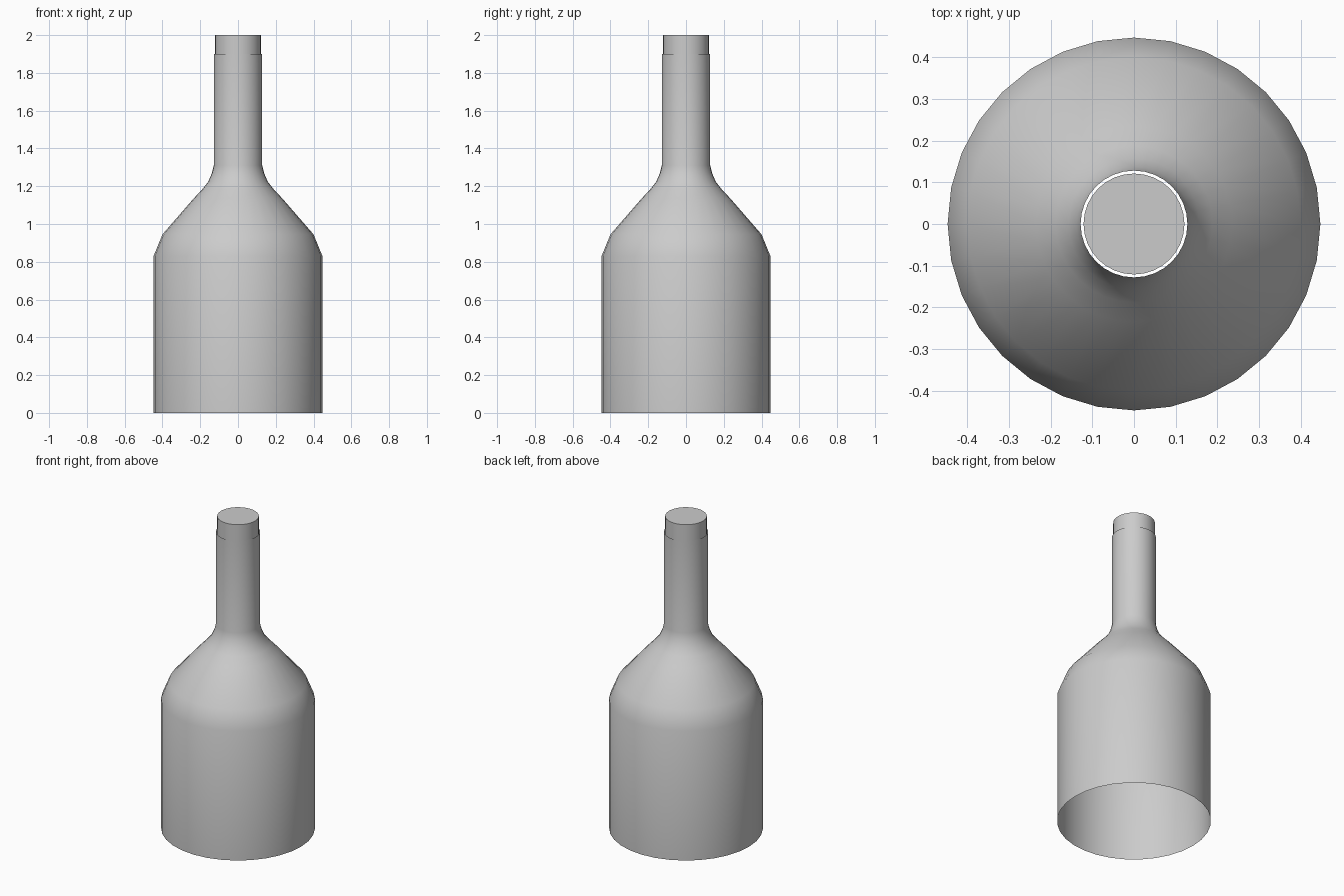
import bpy, bmesh
from math import cos, sin, tau, radians

if "Cube" in bpy.data.objects:
    bpy.data.objects.remove(bpy.data.objects["Cube"])

SIDES = 32


def lathe(name, profile, cap=False):
    """Revolve (radius, height) points around z; optionally close both ends."""
    bm = bmesh.new()
    rings = [[bm.verts.new((r * cos(tau * i / SIDES), r * sin(tau * i / SIDES), z))
              for i in range(SIDES)] for r, z in profile]
    for low, high in zip(rings, rings[1:]):
        for i in range(SIDES):
            j = (i + 1) % SIDES
            bm.faces.new((low[i], low[j], high[j], high[i]))
    if cap:
        bm.faces.new(rings[0][::-1])
        bm.faces.new(rings[-1])
    mesh = bpy.data.meshes.new(name)
    bm.to_mesh(mesh)
    bm.free()
    obj = bpy.data.objects.new(name, mesh)
    bpy.context.collection.objects.link(obj)
    bpy.ops.object.select_all(action='DESELECT')
    obj.select_set(True)
    bpy.context.view_layer.objects.active = obj
    bpy.ops.object.shade_smooth_by_angle(angle=radians(40))
    return obj


# bottle shell: thin, open at the base and at the mouth
lathe("bottle", [(0.447, 0), (0.447, 0.83), (0.40, 0.945), (0.235, 1.135),
                 (0.188, 1.185), (0.157, 1.225), (0.138, 1.27), (0.128, 1.31),
                 (0.128, 1.90)])

# stopper: sits loosely in the neck
lathe("stopper", [(0.121, 1.80), (0.121, 2.0)], cap=True)
